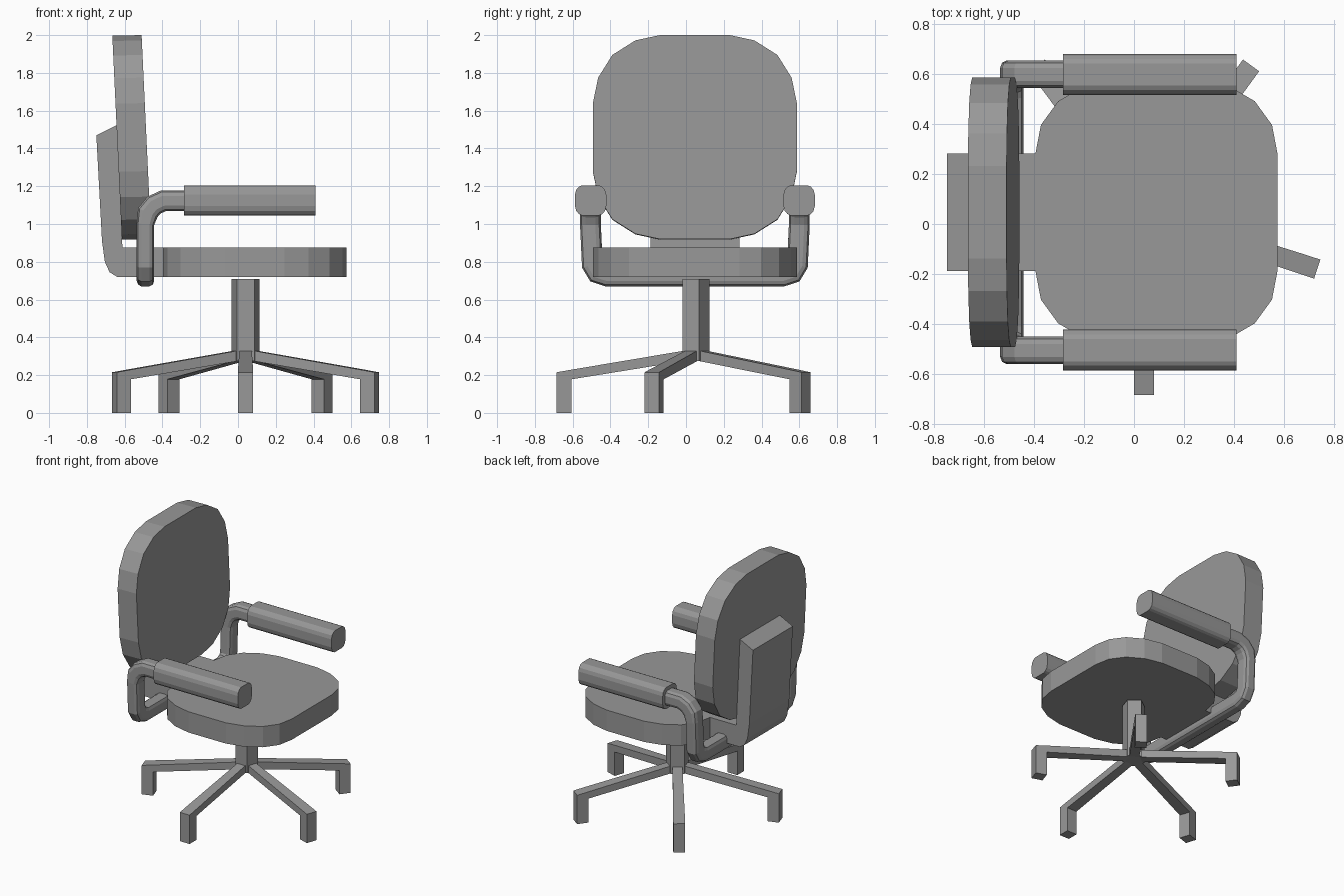
import bpy, bmesh
from math import cos, sin, radians
from mathutils import Vector, Matrix

if "Cube" in bpy.data.objects:
    bpy.data.objects.remove(bpy.data.objects["Cube"])

CY = 0.047  # symmetry plane of the upper chair

# Dark grey for every part
grey = bpy.data.materials.new("dark_grey")
grey.diffuse_color = (.314, .314, .314, 1)
grey.use_nodes = True
grey.node_tree.nodes["Principled BSDF"].inputs["Base Color"].default_value = grey.diffuse_color


def loft(name, rings):
    """Skin a list of equal-length rings and cap both ends."""
    bm = bmesh.new()
    vs = [[bm.verts.new(p) for p in r] for r in rings]
    n = len(vs[0])
    for a, b in zip(vs, vs[1:]):
        for i in range(n):
            j = (i + 1) % n
            bm.faces.new((a[i], a[j], b[j], b[i]))
    bm.faces.new(vs[0][::-1])
    bm.faces.new(vs[-1])
    bmesh.ops.recalc_face_normals(bm, faces=bm.faces)
    me = bpy.data.meshes.new(name)
    bm.to_mesh(me)
    bm.free()
    me.materials.append(grey)
    ob = bpy.data.objects.new(name, me)
    bpy.context.collection.objects.link(ob)
    return ob


def prism(name, ring, offset):
    ring = [Vector(p) for p in ring]
    return loft(name, [ring, [p + Vector(offset) for p in ring]])


def four_way(quarter):
    """Mirror a quarter outline (x axis towards y axis) into a closed one."""
    half = quarter + [(-x, y) for x, y in reversed(quarter)]
    return half + [(-x, -y) for x, y in half]


def sweep(name, ring, path):
    """Mitred sweep of a ring along a polyline."""
    path = [Vector(p) for p in path]
    ring = [path[0] + Vector(p) for p in ring]
    rings = [ring]
    for i in range(1, len(path)):
        d = (path[i] - path[i - 1]).normalized()
        nxt = (path[i + 1] - path[i]).normalized() if i + 1 < len(path) else d
        nrm = d + nxt
        ring = [p + d * ((path[i] - p).dot(nrm) / d.dot(nrm)) for p in ring]
        rings.append(ring)
    return loft(name, rings)


# Seat cushion
seat = four_way([(.485, .235), (.463, .35), (.394, .445), (.283, .51), (.155, .54)])
prism("seat", [(.09 + x, CY + y, .72) for x, y in seat], (0, 0, .155))

# Backrest cushion, leaning slightly backwards
back = four_way([(.54, .18), (.512, .315), (.437, .435), (.315, .512), (.185, .54)])
prism("backrest", [(-.64 - .047 * z, CY + y, 1.457 + z) for y, z in back],
      (.155, 0, .003))

# L-shaped bracket joining seat and backrest
bracket = [(-.35, .72), (-.64, .72), (-.68, .745), (-.705, .8), (-.72, .91),
           (-.75, 1.47), (-.64, 1.525), (-.612, .875), (-.35, .875)]
prism("back_bracket", [(x, CY - .235, z) for x, z in bracket], (0, .47, 0))

# Armrest tube: one continuous loop under the bracket
side = [(-.25, .553, 1.123), (-.395, .553, 1.123), (-.445, .553, 1.1),
        (-.478, .553, 1.06), (-.49, .553, 1.0), (-.49, .543, .785),
        (-.49, .517, .742), (-.49, .465, .725)]
path = [(x, CY + y, z) for x, y, z in side]
path += [(x, CY - y, z) for x, y, z in reversed(side)]
section = four_way([(.055, .026), (.046, .046), (.026, .055)])
tube = sweep("arm_tube", [(0, y, z) for y, z in section], path)
for v in tube.data.vertices:  # narrower in the upright part
    if v.co.z < 1.03 and v.co.x < -.42:
        v.co.x = -.49 + (v.co.x + .49) * .84

# Armrest pads
pad = four_way([(.083, .03), (.076, .056), (.062, .072), (.045, .08)])
for name, s in (("left_arm_pad", -1), ("right_arm_pad", 1)):
    prism(name, [(-.285, CY + s * .552 + y, 1.125 + z) for y, z in pad],
          (.695, 0, 0))

# Five-sided column
hub = Vector((.04, .045, 0))
prism("column", [hub + Vector((.079 * cos(radians(90 + 72 * k)),
                               .079 * sin(radians(90 + 72 * k)), .275))
                 for k in range(5)], (0, 0, .435))

# Five legs with feet, tapering towards the hub
leg = [(.05, .33), (.65, .229), (.73, .215), (.73, 0), (.65, 0), (.65, .178), (.05, .275)]
for k in range(5):
    rot = Matrix.Translation(hub) @ Matrix.Rotation(radians(-90 + 72 * k), 4, 'Z')
    rings = [[rot @ Vector((r, s * (.033 if r < .1 else .04), z)) for r, z in leg]
             for s in (-1, 1)]
    loft("leg_%d" % (k + 1), rings)
